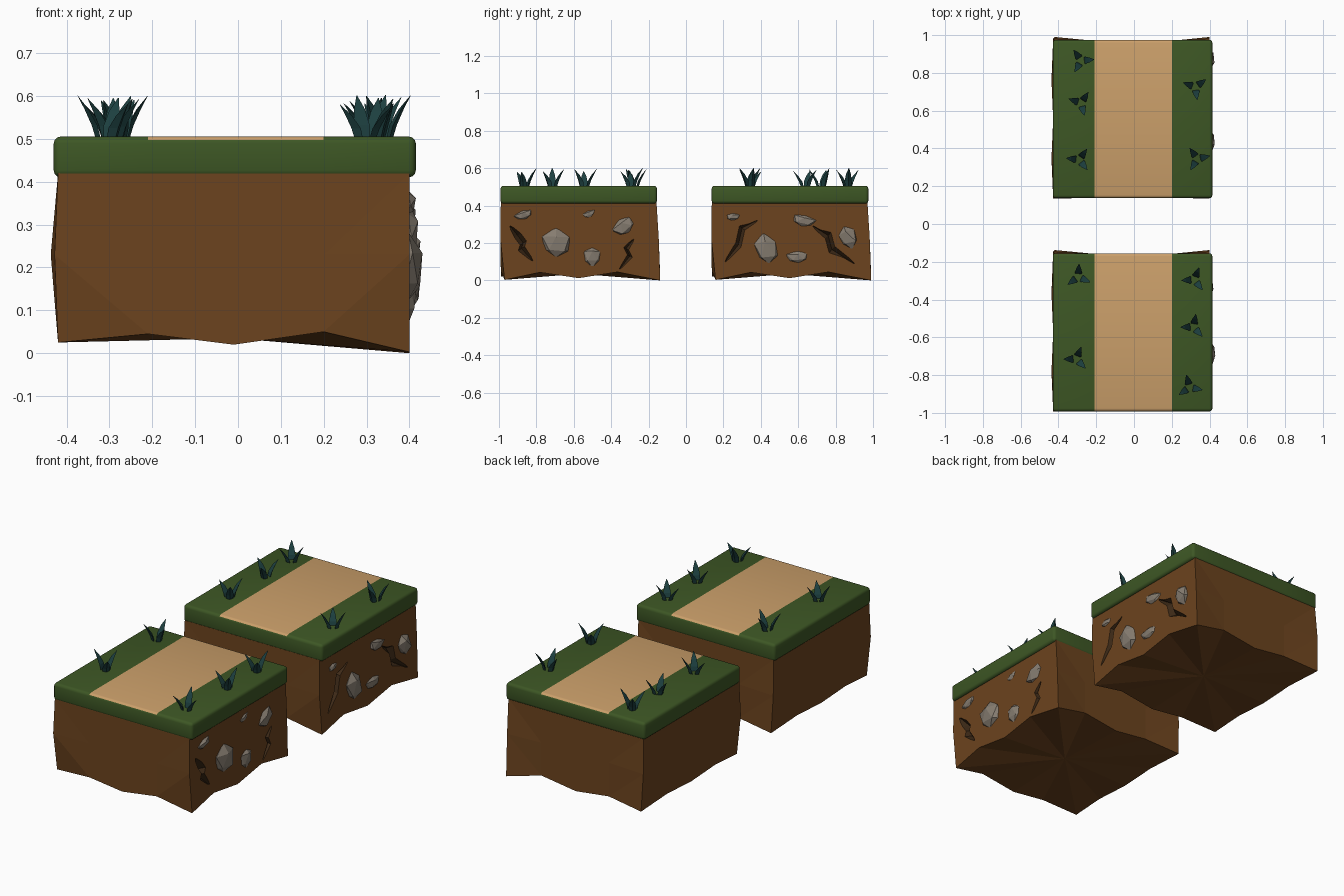
import bpy, bmesh, math, random
from mathutils import Vector, Matrix

if "Cube" in bpy.data.objects:
    bpy.data.objects.remove(bpy.data.objects["Cube"])

random.seed(4)


def material(name, rgb):
    m = bpy.data.materials.new(name)
    m.diffuse_color = (*rgb, 1)
    m.use_nodes = True
    m.node_tree.nodes["Principled BSDF"].inputs["Base Color"].default_value = m.diffuse_color
    return m


GRASS = material("grass", (0.047, 0.095, 0.018))
SAND = material("sand", (0.60, 0.35, 0.145))
SOIL = material("soil", (0.15, 0.057, 0.013))
DARK = material("dark_soil", (0.05, 0.024, 0.009))
ROCK = material("rock", (0.24, 0.205, 0.165))
BLADE = material("blade", (0.012, 0.05, 0.05))


def finish(bm, name, *mats):
    bmesh.ops.recalc_face_normals(bm, faces=bm.faces)
    me = bpy.data.meshes.new(name)
    bm.to_mesh(me)
    bm.free()
    for m in mats:
        me.materials.append(m)
    ob = bpy.data.objects.new(name, me)
    bpy.context.collection.objects.link(ob)
    return ob


def loft(bm, rings):
    """Skin closed rings of points and cap both ends."""
    vs = [[bm.verts.new(p) for p in r] for r in rings]
    n = len(vs[0])
    for a, b in zip(vs, vs[1:]):
        for i in range(n):
            bm.faces.new((a[i], a[(i + 1) % n], b[(i + 1) % n], b[i]))
    bm.faces.new(vs[0])
    bm.faces.new(vs[-1])


# Rounded turf slab with a sand path running along y
def turf(name, y0, y1):
    bm = bmesh.new()
    mat = Matrix.Translation((-0.0075, (y0 + y1) / 2, 0.458)) @ Matrix.Diagonal((0.845, y1 - y0, 0.095, 1))
    bmesh.ops.create_cube(bm, size=1, matrix=mat)
    bmesh.ops.bevel(bm, geom=bm.edges[:], offset=0.016, segments=3, profile=0.5, affect='EDGES')
    for x in (-0.21, 0.2):
        bmesh.ops.bisect_plane(bm, geom=bm.verts[:] + bm.edges[:] + bm.faces[:],
                               plane_co=(x, 0, 0), plane_no=(1, 0, 0))
    for f in bm.faces:
        c = f.calc_center_median()
        f.material_index = int(-0.21 < c.x < 0.2 and c.z > 0.497)
    ob = finish(bm, name, GRASS, SAND)
    bpy.ops.object.select_all(action='DESELECT')
    ob.select_set(True)
    bpy.context.view_layer.objects.active = ob
    bpy.ops.object.shade_smooth_by_angle(angle=math.radians(35))


# Soil body with a ragged lower rim
def soil(name, y0, y1):
    xs = (-0.42, -0.21, -0.01, 0.2, 0.4)
    rim_x = (0.025, 0.045, 0.02, 0.05, 0.0)
    rim_y = (0.003, 0.043, 0.012, 0.045, 0.0)
    ring = ([(i, 0) for i in range(4)] + [(4, j) for j in range(4)]
            + [(4 - i, 4) for i in range(4)] + [(0, 4 - j) for j in range(4)])
    rings = []
    for level in range(3):
        pts = []
        for i, j in ring:
            x, y = xs[i], y0 + (y1 - y0) * j / 4
            z = (0.42, 0.23)[level] if level < 2 else 0
            corner = i in (0, 4)
            if level == 1:
                if i == 0:
                    x = -0.437 if j % 2 else -0.428
                if j == 4 and corner:
                    y += 0.012
                if j == 0 and corner:
                    y -= 0.003
            elif level == 2:
                z = rim_y[j] if i == 4 else rim_x[i]
                if i == 0:
                    z += 0.012 * (j % 2)
                if j in (0, 4) and corner:
                    y += 0.02
            pts.append((x, y, z))
        rings.append(pts)
    bm = bmesh.new()
    vs = [[bm.verts.new(p) for p in r] for r in rings]
    for a, b in zip(vs, vs[1:]):
        for k in range(16):
            bm.faces.new((a[k], a[(k + 1) % 16], b[(k + 1) % 16], b[k]))
    bm.faces.new(vs[0])
    centre = bm.verts.new((-0.01, (y0 + y1) / 2, 0.035))
    for k in range(16):
        bm.faces.new((vs[2][k], vs[2][(k + 1) % 16], centre))
    bmesh.ops.triangulate(bm, faces=bm.faces[:])
    return finish(bm, name, SOIL, DARK)


# V-shaped crack carved into the right face of the soil
def crack(body, name, width, path):
    pts = [Vector((0, *p)) for p in path]
    d = (pts[-1] - pts[0]).normalized()
    side = Vector((0, d.z, -d.y))
    rings = []
    for i, p in enumerate(pts):
        w = 0.008 if i in (0, len(pts) - 1) else width
        depth = 0.39 if w < width else 0.365
        rings.append([p + side * w + Vector((0.43, 0, 0)), p - side * w + Vector((0.43, 0, 0)),
                      p + Vector((depth, 0, 0))])
    bm = bmesh.new()
    loft(bm, rings)
    bmesh.ops.triangulate(bm, faces=bm.faces[:])
    cutter = finish(bm, name, DARK)
    cutter.hide_render = True
    cutter.hide_set(True)
    mod = body.modifiers.new(name, 'BOOLEAN')
    mod.operation = 'DIFFERENCE'
    mod.solver = 'EXACT'
    mod.material_mode = 'TRANSFER'
    mod.object = cutter


# Faceted stone half buried in the right face
def rock(name, y, z, w, h, tilt, out):
    bm = bmesh.new()
    bmesh.ops.create_icosphere(bm, subdivisions=1, radius=1)
    for v in bm.verts:
        v.co *= random.uniform(0.85, 1.15)
    m = (Matrix.Translation((0.397, y, z)) @ Matrix.Rotation(math.radians(tilt), 4, 'X')
         @ Matrix.Diagonal((out, w / 2, h / 2, 1)))
    bm.transform(m)
    finish(bm, name, ROCK)


# Tuft of three blades curving outwards
def tuft(name, x, y, turn):
    bm = bmesh.new()
    for k in range(3):
        a = math.radians(turn + 120 * k + random.uniform(-10, 10))
        out = Vector((math.cos(a), math.sin(a), 0))
        side = Vector((-out.y, out.x, 0))
        high = random.uniform(0.085, 0.108)
        rings = []
        for t, w in ((0, 0.016), (0.35, 0.019), (0.7, 0.013), (1, 0.001)):
            c = Vector((x, y, 0.495 + high * t)) + out * (0.014 + 0.055 * t ** 1.7)
            rings.append([c + side * w, c - side * w, c + out * w * 0.7])
        loft(bm, rings)
    finish(bm, name, BLADE)


turf("front_turf", -0.992, -0.155)
turf("back_turf", 0.137, 0.975)
front = soil("front_soil", -0.99, -0.158)
back = soil("back_soil", 0.138, 0.97)

crack(front, "crack_cutter_1", 0.038, [(-0.94, 0.29), (-0.90, 0.24), (-0.87, 0.20), (-0.88, 0.17), (-0.82, 0.105)])
crack(front, "crack_cutter_2", 0.028, [(-0.28, 0.22), (-0.32, 0.17), (-0.30, 0.13), (-0.355, 0.06)])
crack(back, "crack_cutter_3", 0.034, [(0.38, 0.32), (0.30, 0.28), (0.28, 0.19), (0.21, 0.10)])
crack(back, "crack_cutter_4", 0.042, [(0.68, 0.29), (0.76, 0.24), (0.78, 0.165), (0.90, 0.09)])

ROCKS = [(-0.866, 0.35, 0.11, 0.055, 20, 0.02), (-0.695, 0.195, 0.16, 0.16, 0, 0.035),
         (-0.52, 0.355, 0.075, 0.04, 20, 0.012), (-0.5, 0.13, 0.10, 0.11, 0, 0.02),
         (-0.33, 0.29, 0.13, 0.10, 40, 0.025), (0.25, 0.34, 0.08, 0.045, 0, 0.015),
         (0.43, 0.165, 0.13, 0.17, 10, 0.03), (0.63, 0.32, 0.13, 0.07, -15, 0.02),
         (0.60, 0.125, 0.125, 0.075, 5, 0.022), (0.865, 0.23, 0.11, 0.13, 20, 0.028)]
for n, r in enumerate(ROCKS):
    rock(f"rock_{n + 1}", *r)

TUFTS = [(-0.28, 0.865, 130), (-0.28, 0.64, 50), (-0.29, 0.34, 60), (0.325, 0.725, 150), (0.335, 0.345, 125),
         (-0.295, -0.28, 90), (-0.305, -0.715, 65), (0.32, -0.295, 60), (0.315, -0.545, 70), (0.295, -0.865, 100)]
for n, t in enumerate(TUFTS):
    tuft(f"grass_tuft_{n + 1}", *t)
